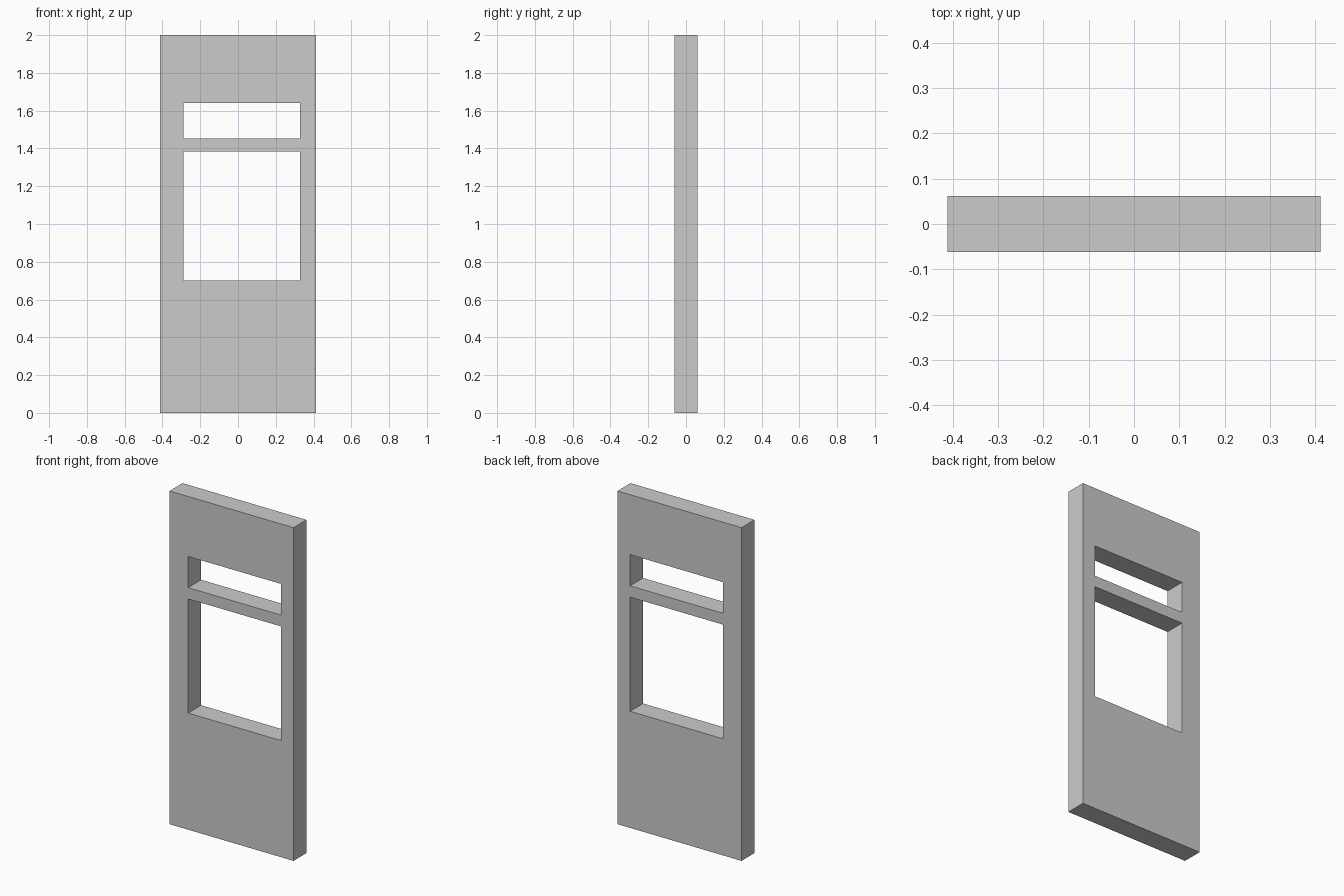
import bpy
import bmesh

if "Cube" in bpy.data.objects:
    bpy.data.objects.remove(bpy.data.objects["Cube"])

# Grid lines of the panel: outer edges and opening edges
XS = [-0.412, -0.288, 0.328, 0.412]
ZS = [0.0, 0.70, 1.385, 1.453, 1.64, 2.0]
OPENINGS = {(1, 1), (1, 3)}  # (column, row): large window, upper window
HALF_DEPTH = 0.0615

bm = bmesh.new()

# Front face with the two openings left out
grid = [[bm.verts.new((x, -HALF_DEPTH, z)) for z in ZS] for x in XS]
for i in range(len(XS) - 1):
    for j in range(len(ZS) - 1):
        if (i, j) not in OPENINGS:
            bm.faces.new((grid[i][j], grid[i + 1][j],
                          grid[i + 1][j + 1], grid[i][j + 1]))

# Thickness, including the walls inside the openings
result = bmesh.ops.extrude_face_region(bm, geom=bm.faces[:], use_keep_orig=True)
moved = [v for v in result["geom"] if isinstance(v, bmesh.types.BMVert)]
bmesh.ops.translate(bm, verts=moved, vec=(0, 2 * HALF_DEPTH, 0))
bmesh.ops.recalc_face_normals(bm, faces=bm.faces[:])

mesh = bpy.data.meshes.new("window_panel")
bm.to_mesh(mesh)
bm.free()
panel = bpy.data.objects.new("window_panel", mesh)
bpy.context.collection.objects.link(panel)
